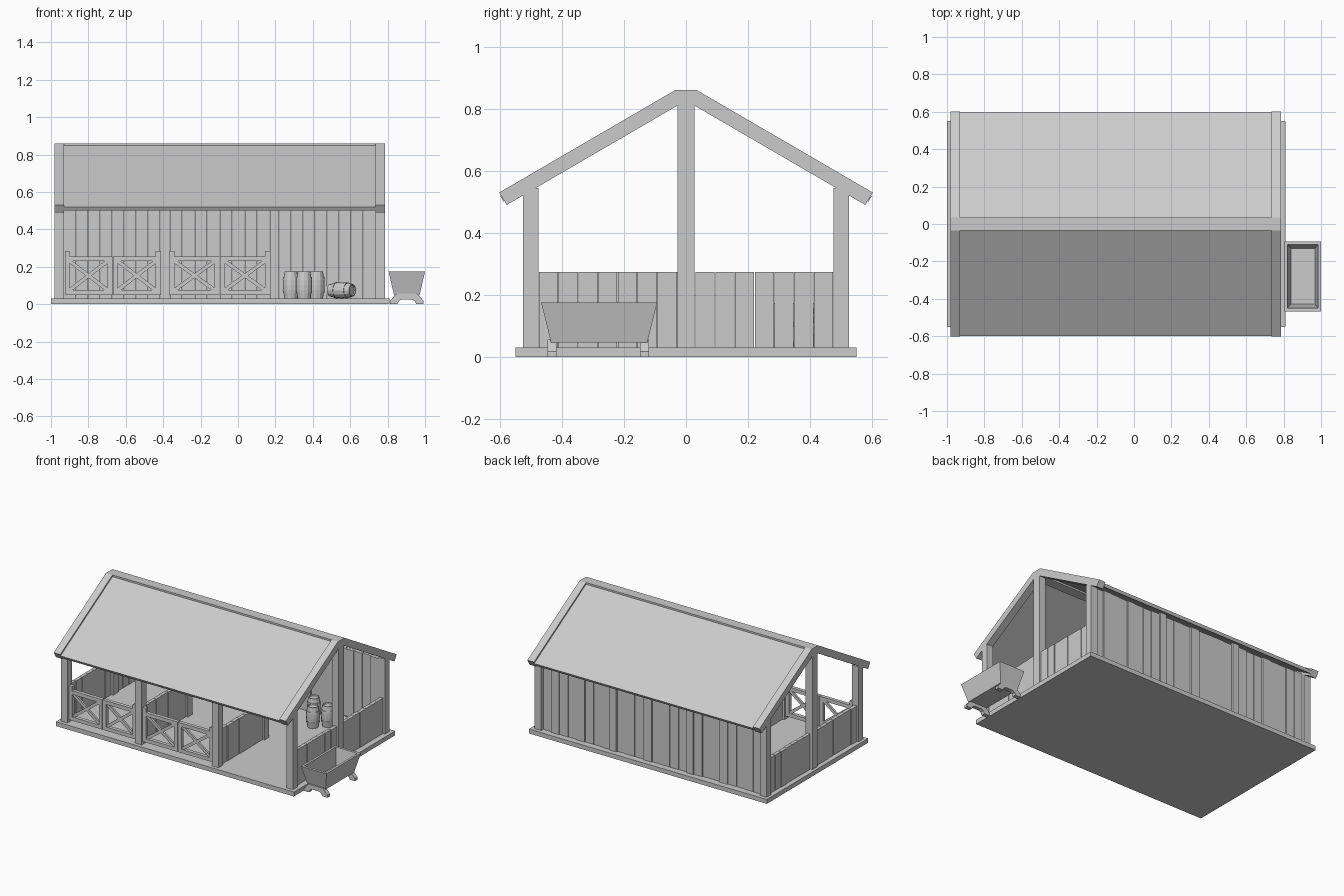
import bpy, bmesh, math, random
from mathutils import Vector, Matrix

random.seed(4)
if "Cube" in bpy.data.objects:
    bpy.data.objects.remove(bpy.data.objects["Cube"])

GREY = (0.6, 0.6, 0.6, 1)
mat = bpy.data.materials.new("plain grey")
mat.use_nodes = True
mat.diffuse_color = GREY
mat.node_tree.nodes["Principled BSDF"].inputs["Base Color"].default_value = GREY


def finish(name, bm):
    bmesh.ops.recalc_face_normals(bm, faces=bm.faces)
    mesh = bpy.data.meshes.new(name)
    bm.to_mesh(mesh)
    bm.free()
    mesh.materials.append(mat)
    ob = bpy.data.objects.new(name, mesh)
    bpy.context.collection.objects.link(ob)
    return ob


def add_box(bm, x, y, z):
    """Add a box given (min, max) ranges."""
    lo, hi = Vector((x[0], y[0], z[0])), Vector((x[1], y[1], z[1]))
    m = Matrix.Translation((lo + hi) / 2) @ Matrix.Diagonal((*(hi - lo), 1))
    bmesh.ops.create_cube(bm, size=1, matrix=m)


def box(name, x, y, z):
    bm = bmesh.new()
    add_box(bm, x, y, z)
    return finish(name, bm)


def extrude(name, outline, axis, a, b):
    """Extrude a 2D outline along x (outline is y,z) or y (outline is x,z)."""
    bm = bmesh.new()
    place = (lambda p: (a, *p)) if axis == "x" else (lambda p: (p[0], a, p[1]))
    face = bm.faces.new([bm.verts.new(place(p)) for p in outline])
    new = bmesh.ops.extrude_face_region(bm, geom=[face])["geom"]
    step = (b - a, 0, 0) if axis == "x" else (0, b - a, 0)
    bmesh.ops.translate(bm, vec=step, verts=[v for v in new if isinstance(v, bmesh.types.BMVert)])
    return finish(name, bm)


def planks(name, axis, start, end, depth, z, count, jitter=0.003):
    """A row of boards running along one axis, with fine gaps."""
    bm = bmesh.new()
    pitch = (end - start) / count
    for i in range(count):
        s = (start + i * pitch + 0.001, start + (i + 1) * pitch - 0.001)
        j = random.uniform(-jitter, jitter)
        d = (depth[0] + j, depth[1] + j)
        if axis == "x":
            add_box(bm, s, d, z)
        else:
            add_box(bm, d, s, z)
    return finish(name, bm)


FLOOR = 0.03
ENDS = {"left": (0.735, 0.785), "right": (-0.98, -0.93)}
BAYS = {"outer_bay": (-0.415, -0.365), "inner_bay": (0.17, 0.22)}

box("floor", (-1, 0.81), (-0.55, 0.55), (0, FLOOR))

# Posts and low end walls
for side, x in ENDS.items():
    box(side + "_gable_post", x, (-0.028, 0.028), (FLOOR, 0.83))
    mid = sum(x) / 2
    for tag, s in (("front", -1), ("back", 1)):
        box(f"{side}_{tag}_post", x, sorted((s * 0.475, s * 0.525)), (FLOOR, 0.545))
        a, b = sorted((s * 0.03, s * 0.475))
        planks(f"{side}_{tag}_low_wall", "y", a, b, (mid - 0.012, mid + 0.012), (FLOOR, 0.273), 7)

for bay, x in BAYS.items():
    box(bay + "_front_post", x, (-0.525, -0.475), (FLOOR, 0.545))
    box(bay + "_back_post", x, (0.475, 0.515), (FLOOR, 0.545))
    box(bay + "_centre_post", x, (-0.025, 0.025), (FLOOR, 0.83))
    mid = sum(x) / 2
    planks(bay + "_partition", "y", -0.475, -0.025, (mid - 0.012, mid + 0.012), (FLOOR, 0.273), 7)

# Full-height back wall
for name, a, b, n in (("outer", -0.93, -0.415, 8), ("middle", -0.365, 0.17, 8), ("inner", 0.22, 0.735, 8)):
    planks(name + "_back_wall", "x", a, b, (0.482, 0.506), (FLOOR, 0.535), n, 0.006)

# Roof: gable frames, ridge and two recessed panels
half = [(0.035, 0.86), (0.602, 0.53), (0.578, 0.49), (0.028, 0.81)]
frame = half + [(-y, z) for y, z in reversed(half)]
for side, x in ENDS.items():
    extrude(side + "_gable_frame", frame, "x", *x)
box("ridge_beam", (-0.93, 0.735), (-0.035, 0.035), (0.812, 0.86))
for tag, s in (("front", -1), ("back", 1)):
    panel = [(0.03, 0.851), (0.599, 0.519), (0.589, 0.501), (0.03, 0.827)]
    extrude(tag + "_roof_panel", [(s * y, z) for y, z in panel], "x", -0.93, 0.735)


# Stall gates with crossed braces
def gate(name, x0, x1, hinge):
    bm = bmesh.new()
    w, y = 0.025, (-0.515, -0.49)
    bottom, top = 0.05, 0.255
    for a, tall in ((x0, hinge < 0), (x1 - w, hinge > 0)):
        add_box(bm, (a, a + w), y, (bottom, top + 0.03 * tall))
    for z in (bottom, top - w):
        add_box(bm, (x0 + w, x1 - w), y, (z, z + w))
    cx, cz = (x0 + x1) / 2, (bottom + top) / 2
    dx, dz = x1 - x0 - 2 * w, top - bottom - 2 * w
    for k, s in enumerate((-1, 1)):
        m = (Matrix.Translation((cx, -0.502 + 0.002 * k, cz))
             @ Matrix.Rotation(s * math.atan2(dz, dx), 4, "Y")
             @ Matrix.Diagonal((math.hypot(dx, dz), 0.014, 0.02, 1)))
        bmesh.ops.create_cube(bm, size=1, matrix=m)
    return finish(name, bm)


for bay, a, b in (("outer", -0.925, -0.415), ("middle", -0.365, 0.17)):
    c = (a + b) / 2
    gate(bay + "_gate_right", a, c - 0.002, -1)
    gate(bay + "_gate_left", c + 0.002, b, 1)


# Barrels: lathed staves with raised hoops
def barrel(name, matrix):
    bm = bmesh.new()
    sides = 12
    profile = [(0.026, 0.006), (0.029, 0), (0.034, 0), (0.039, 0.03), (0.042, 0.03), (0.044, 0.045),
               (0.042, 0.045), (0.043, 0.072)]
    profile += [(r, 0.144 - z) for r, z in reversed(profile[:-1])]
    rings = []
    for r, z in profile:
        rings.append([bm.verts.new((r * math.cos(t), r * math.sin(t), z))
                      for t in (math.tau * i / sides for i in range(sides))])
    for lo, hi in zip(rings, rings[1:]):
        for i in range(sides):
            j = (i + 1) % sides
            bm.faces.new((lo[i], lo[j], hi[j], hi[i]))
    bm.faces.new(rings[0])
    bm.faces.new(rings[-1])
    bm.transform(matrix)
    return finish(name, bm)


for n, (x, y) in enumerate(((0.283, 0.42), (0.353, 0.31), (0.42, 0.375))):
    barrel(f"standing_barrel_{n + 1}", Matrix.Translation((x, y, FLOOR)))
barrel("fallen_barrel", Matrix.Translation((0.553, 0.38, FLOOR + 0.044))
       @ Matrix.Rotation(math.radians(-35), 4, "Z") @ Matrix.Rotation(math.pi / 2, 4, "Y")
       @ Matrix.Translation((0, 0, -0.072)))

# Feeding trough: tapered hollow box on two arched feet
CX, CY = 0.9025, -0.28
bm = bmesh.new()
loops = []
for hx, hy, z in ((0.068, 0.155, 0.046), (0.0975, 0.187, 0.175), (0.082, 0.17, 0.175), (0.064, 0.148, 0.062)):
    loops.append([bm.verts.new((CX + sx * hx, CY + sy * hy, z))
                  for sx, sy in ((-1, -1), (1, -1), (1, 1), (-1, 1))])
for lo, hi in zip(loops, loops[1:]):
    for i in range(4):
        j = (i + 1) % 4
        bm.faces.new((lo[i], lo[j], hi[j], hi[i]))
bm.faces.new(loops[0])
bm.faces.new(loops[-1])
finish("trough", bm)

foot_half = [(0.055, 0.056), (0.09, 0.018), (0.09, 0), (0.05, 0), (0.042, 0.018), (0.025, 0.026)]
foot = foot_half + [(-x, z) for x, z in reversed(foot_half)]
for tag, y in (("front", -0.432), ("back", -0.134)):
    extrude(tag + "_trough_foot", [(CX + x, z) for x, z in foot], "y", y - 0.014, y + 0.014)
